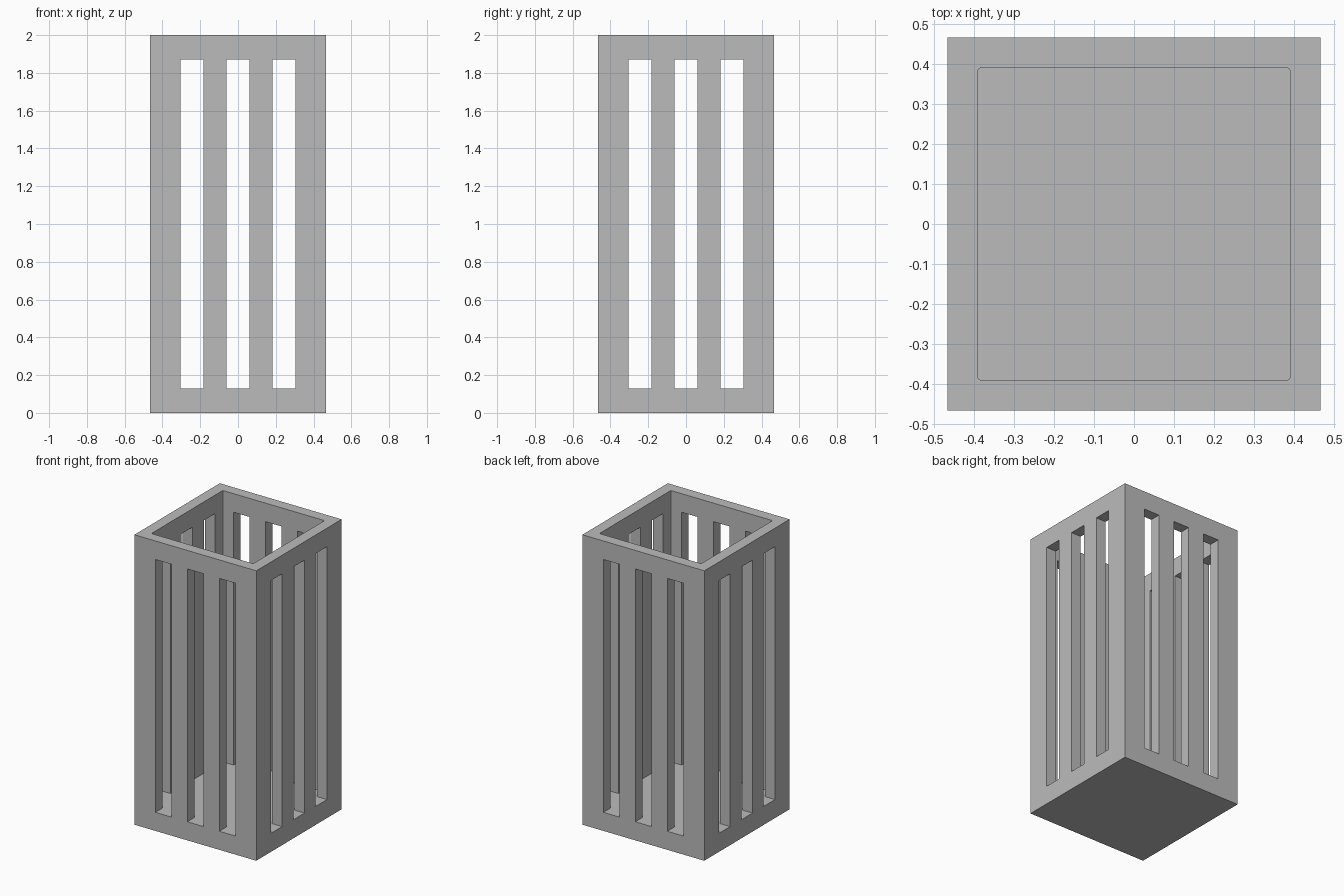
import bpy

cube = bpy.data.objects.get("Cube")
if cube:
    bpy.data.objects.remove(cube, do_unlink=True)

HEIGHT = 2.0
OUTER = 0.93       # outer width
INNER = 0.777      # cavity width
EDGE = 0.128       # floor thickness and height of the rails
SLOT = 0.122       # slot width, equal to the bar between slots


def box(name, size, center):
    bpy.ops.mesh.primitive_cube_add(size=1, location=center)
    ob = bpy.context.object
    ob.name = name
    ob.scale = size
    bpy.ops.object.transform_apply(location=True, rotation=False, scale=True)
    return ob


def cut(target, cutter):
    mod = target.modifiers.new(cutter.name, "BOOLEAN")
    mod.operation = "DIFFERENCE"
    mod.solver = "EXACT"
    mod.object = cutter
    bpy.context.view_layer.objects.active = target
    bpy.ops.object.modifier_apply(modifier=mod.name)
    bpy.data.objects.remove(cutter, do_unlink=True)


# Solid outer block
holder = box("slotted_holder", (OUTER, OUTER, HEIGHT), (0, 0, HEIGHT / 2))

# Open-topped cavity with slightly eased vertical corners
cavity = box("cavity_cutter", (INNER, INNER, HEIGHT), (0, 0, EDGE + HEIGHT / 2))
bevel = cavity.modifiers.new("eased_corners", "BEVEL")
bevel.width = 0.005
bevel.segments = 2
bevel.limit_method = "WEIGHT"
weights = cavity.data.attributes.new("bevel_weight_edge", "FLOAT", "EDGE")
for edge in cavity.data.edges:
    a, b = (cavity.data.vertices[i].co for i in edge.vertices)
    weights.data[edge.index].value = 1.0 if abs(a.z - b.z) > 1 else 0.0
cut(holder, cavity)

# Three tall slots through each pair of opposite walls
slot_height = HEIGHT - 2 * EDGE
for i in (-1, 0, 1):
    offset = i * 2 * SLOT
    cut(holder, box("front_back_slot", (SLOT, 2, slot_height), (offset, 0, HEIGHT / 2)))
    cut(holder, box("side_slot", (2, SLOT, slot_height), (0, offset, HEIGHT / 2)))

# Plain grey finish
grey = bpy.data.materials.new("plain_grey")
grey.use_nodes = True
color = (0.5, 0.5, 0.5, 1)
grey.diffuse_color = color
grey.node_tree.nodes["Principled BSDF"].inputs["Base Color"].default_value = color
holder.data.materials.clear()
holder.data.materials.append(grey)
